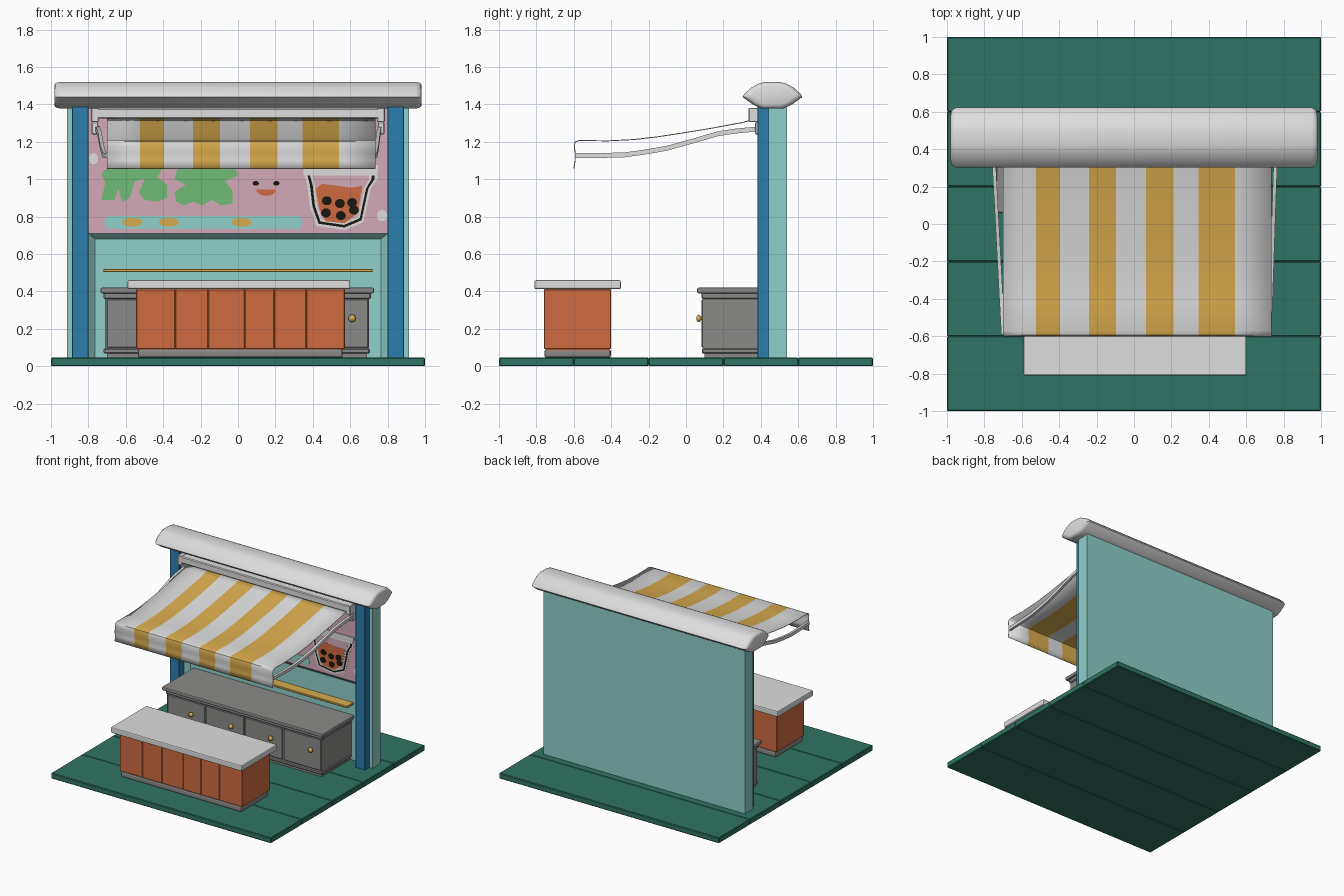
import bpy, bmesh, math

def mat(name, r, g, b):
    m = bpy.data.materials.new(name)
    lin = lambda c: ((c / 255 + 0.055) / 1.055) ** 2.4 if c > 10 else c / 255 / 12.92
    m.diffuse_color = (lin(r), lin(g), lin(b), 1)
    return m

FLOOR = mat("floor_green", 47, 116, 99)
TEAL = mat("teal", 143, 208, 202)
BLUE = mat("blue", 44, 126, 174)
WHITE = mat("off_white", 222, 222, 222)
GREY = mat("grey", 138, 138, 136)
ORANGE = mat("orange", 207, 107, 64)
GOLD = mat("gold", 217, 172, 78)
PINK = mat("pink", 210, 170, 184)
GREEN = mat("leaf_green", 112, 188, 118)
BLACK = mat("black", 26, 23, 13)

def make(name, verts, faces, mats, smooth=None):
    me = bpy.data.meshes.new(name)
    me.from_pydata(verts, [], faces)
    ob = bpy.data.objects.new(name, me)
    bpy.context.collection.objects.link(ob)
    for m in mats:
        me.materials.append(m)
    bm = bmesh.new()
    bm.from_mesh(me)
    bmesh.ops.recalc_face_normals(bm, faces=bm.faces)
    bm.to_mesh(me)
    bm.free()
    if smooth:
        for o in bpy.context.selected_objects:
            o.select_set(False)
        ob.select_set(True)
        bpy.context.view_layer.objects.active = ob
        bpy.ops.object.shade_smooth_by_angle(angle=math.radians(smooth))
    return ob

def box(name, x, y, z, m, bevel=0.0, seg=1):
    v = [(a, b, c) for a in x for b in y for c in z]
    f = [(0, 1, 3, 2), (4, 6, 7, 5), (0, 4, 5, 1), (2, 3, 7, 6), (0, 2, 6, 4), (1, 5, 7, 3)]
    ob = make(name, v, f, [m])
    if bevel:
        b = ob.modifiers.new("bevel", 'BEVEL')
        b.width = bevel
        b.segments = seg
    return ob

def loft(name, rings, mats, smooth=None):
    """Closed skin through equal-sized rings, capped at both ends."""
    n = len(rings[0])
    v = [p for r in rings for p in r]
    f = [(i * n + j, i * n + (j + 1) % n, (i + 1) * n + (j + 1) % n, (i + 1) * n + j)
         for i in range(len(rings) - 1) for j in range(n)]
    f += [tuple(range(n)), tuple(range(len(v) - n, len(v)))]
    return make(name, v, f, mats, smooth)

MURAL_Y = 0.44
def plate(name, pts, m, layer):
    """Thin painted plate on the mural; layer lifts it off the wall."""
    y = MURAL_Y - 0.002 * layer
    return loft(name, [[(a, y, c) for a, c in pts], [(a, MURAL_Y + 0.002, c) for a, c in pts]], [m])

def oval(x, z, rx, rz, n=20, a0=0, a1=2 * math.pi):
    return [(x + rx * math.cos(a0 + (a1 - a0) * i / n), z + rz * math.sin(a0 + (a1 - a0) * i / n))
            for i in range(n + (a1 - a0 < 6))]

# Floor planks
for i in range(5):
    box(f"floor_plank_{i}", (-1, 1), (-1 + 0.4 * i, -0.6 + 0.4 * i), (0, 0.046), FLOOR, 0.005)

# Back wall with a chamfered recess in the lower half
box("wall_back", (-0.915, 0.915), (0.475, 0.54), (0.04, 1.39), TEAL)
box("wall_upper", (-0.80, 0.80), (MURAL_Y + 0.004, 0.475), (0.71, 1.39), TEAL)
for s in (-1, 1):
    xs = sorted((s * 0.80, s * 0.915))
    box("wall_side", xs, (0.44, 0.475), (0.04, 1.39), TEAL)
    xs = sorted((s * 0.80, s * 0.887))
    box("wall_pillar", xs, (0.382, 0.445), (0.04, 1.40), BLUE, 0.003)
outer = [(-0.80, 0.04), (-0.80, 0.71), (0.80, 0.71), (0.80, 0.04)]
inner = [(-0.765, 0.04), (-0.765, 0.68), (0.765, 0.68), (0.765, 0.04)]
make("recess_chamfer", [(a, MURAL_Y, c) for a, c in outer] + [(a, 0.474, c) for a, c in inner],
     [(i + 4, i + 5, i + 1, i) for i in range(3)], [TEAL])

# Mural: background, leafy shapes, banner, face and drink
box("mural_panel", (-0.80, 0.80), (MURAL_Y, MURAL_Y + 0.006), (0.712, 1.39), PINK)
plate("mural_spot_left", oval(-0.772, 1.11, 0.024, 0.03), WHITE, 1)
plate("mural_spot_right", oval(0.77, 0.805, 0.028, 0.03), WHITE, 1)
plate("leaf_shape_left", [(-0.73, 0.89), (-0.71, 0.98), (-0.73, 1.03), (-0.69, 1.07), (-0.40, 1.07),
      (-0.43, 1.01), (-0.38, 0.97), (-0.38, 0.90), (-0.43, 0.88), (-0.50, 0.89), (-0.53, 0.93),
      (-0.50, 1.00), (-0.55, 0.99), (-0.58, 0.90), (-0.62, 0.88), (-0.64, 0.95), (-0.66, 0.89)], GREEN, 1)
plate("leaf_shape_right", [(-0.33, 0.88), (-0.34, 0.93), (-0.28, 0.97), (-0.34, 1.00), (-0.32, 1.07),
      (-0.02, 1.07), (0.0, 1.02), (-0.07, 0.99), (-0.03, 0.94), (-0.03, 0.87), (-0.09, 0.86),
      (-0.14, 0.89), (-0.19, 0.86), (-0.24, 0.88), (-0.29, 0.86)], GREEN, 1)
plate("mural_banner", oval(0.31, 0.768, 0.035, 0.035, 8, -math.pi / 2, math.pi / 2)
      + oval(-0.68, 0.768, 0.035, 0.035, 8, math.pi / 2, 1.5 * math.pi), TEAL, 1)
for x in (-0.565, -0.37, 0.02):
    plate("banner_dot", oval(x, 0.77, 0.054, 0.024), GOLD, 2)
for x in (0.095, 0.205):
    plate("face_eye", oval(x, 0.978, 0.017, 0.013, 10), BLACK, 1)
plate("face_mouth", oval(0.15, 0.945, 0.052, 0.034, 12, math.pi, 2 * math.pi), ORANGE, 1)
cup = [(0.345, 1.07), (0.75, 1.07), (0.745, 1.0), (0.71, 0.95), (0.67, 0.77), (0.57, 0.728),
       (0.42, 0.75), (0.385, 0.85), (0.37, 0.97)]
def shrink(k):
    return [(0.55 + (a - 0.55) * k, 0.90 + (c - 0.90) * (k if c < 0.9 else 1)) for a, c in cup]
for i, (k, m) in enumerate(((1, WHITE), (0.92, BLACK), (0.84, WHITE), (0.77, PINK))):
    plate(f"cup_layer_{i}", [(a, c - 0.012 * i if c > 1.05 else c) for a, c in shrink(k)], m, 1 + 0.8 * i)
plate("cup_rim", [(0.35, 1.02), (0.35, 1.075), (0.75, 1.075), (0.74, 1.02)], WHITE, 4)
plate("cup_drink", [(0.415, 0.95), (0.45, 0.975), (0.53, 0.965), (0.61, 0.955), (0.665, 0.965),
      (0.64, 0.82), (0.57, 0.765), (0.47, 0.775), (0.435, 0.84)], ORANGE, 4)
for x, z in ((0.47, 0.82), (0.55, 0.805), (0.62, 0.835), (0.475, 0.885), (0.545, 0.87), (0.61, 0.875)):
    plate("drink_pearl", oval(x, z, 0.027, 0.025, 10), BLACK, 4.7)

# Rounded roof beam
sec = [(0.302, 1.44), (0.312, 1.457), (0.35, 1.49), (0.39, 1.512), (0.425, 1.52), (0.50, 1.52),
       (0.535, 1.512), (0.575, 1.49), (0.612, 1.457), (0.622, 1.44), (0.61, 1.43), (0.565, 1.398),
       (0.52, 1.378), (0.40, 1.378), (0.36, 1.398), (0.315, 1.43)]
ends = [(0.982, 0.72), (0.978, 0.86), (0.968, 0.95), (0.95, 1.0)]
stations = [(-x, k) for x, k in ends] + ends[::-1]
loft("roof_beam", [[(x, 0.462 + (y - 0.462) * k, 1.448 + (z - 1.448) * k) for y, z in sec]
                   for x, k in stations], [WHITE], 50)

# Awning cloth: stripes alternate by column
xs = [-0.70, -0.525, -0.395, -0.24, -0.095, 0.065, 0.21, 0.345, 0.54, 0.735]
prof = [(0.385, 1.325), (0.30, 1.303), (0.15, 1.275), (0.0, 1.25), (-0.15, 1.227), (-0.28, 1.212),
        (-0.42, 1.205), (-0.57, 1.207), (-0.592, 1.20), (-0.598, 1.18), (-0.592, 1.14),
        (-0.592, 1.10), (-0.60, 1.056)]
n = len(prof)
aw = make("awning_cloth", [(x, y, z) for x in xs for y, z in prof],
          [(i * n + j, i * n + j + 1, (i + 1) * n + j + 1, (i + 1) * n + j)
           for i in range(len(xs) - 1) for j in range(n - 1)], [WHITE, GOLD], 50)
for p in aw.data.polygons:
    p.material_index = (p.index // (n - 1)) % 2
sol = aw.modifiers.new("thickness", 'SOLIDIFY')
sol.thickness = 0.005
sol.offset = 0

# Awning mount and curved arms
box("awning_mount", (-0.77, 0.77), (0.335, 0.44), (1.325, 1.38), WHITE, 0.006)
arm = [(0.44, 1.272), (0.38, 1.268), (0.27, 1.258), (0.17, 1.243), (0.04, 1.205), (-0.10, 1.166),
       (-0.22, 1.145), (-0.33, 1.13), (-0.45, 1.127), (-0.59, 1.127)]
for s, x0, x1 in ((-1, -0.755, -0.70), (1, 0.76, 0.725)):
    c = s * 0.765
    box("mount_bracket", (c - 0.02, c + 0.02), (0.335, 0.44), (1.305, 1.382), WHITE, 0.004)
    box("arm_bracket", (c - 0.017, c + 0.017), (0.37, 0.44), (1.24, 1.305), WHITE, 0.004)
    rings = []
    for y, z in arm:
        x = x0 + (x1 - x0) * (0.44 - y) / 1.03
        rings.append([(x - 0.01, y, z - 0.013), (x + 0.01, y, z - 0.013),
                      (x + 0.01, y, z + 0.013), (x - 0.01, y, z + 0.013)])
    loft("awning_arm", rings, [WHITE], 30)

# Shelf on the wall
box("wall_shelf", (-0.72, 0.72), (0.39, 0.476), (0.504, 0.521), GOLD, 0.003)

# Back cabinet: plinth, body, doors with knobs, worktop
box("cabinet_plinth", (-0.70, 0.69), (0.10, 0.475), (0.045, 0.075), GREY)
box("cabinet_base", (-0.718, 0.705), (0.085, 0.475), (0.068, 0.095), GREY, 0.006)
box("cabinet_body", (-0.71, 0.70), (0.093, 0.475), (0.09, 0.395), GREY)
box("cabinet_cornice", (-0.718, 0.71), (0.082, 0.475), (0.36, 0.395), GREY, 0.006)
box("cabinet_top", (-0.735, 0.727), (0.06, 0.475), (0.39, 0.42), GREY, 0.008, 2)
for i in range(4):
    x = -0.706 + 0.352 * i
    box("cabinet_door", (x + 0.005, x + 0.347), (0.084, 0.10), (0.10, 0.357), GREY, 0.004)
    kx = -0.475 + 0.3617 * i
    rings = [[(kx + r * math.cos(a * math.pi / 8), y, 0.256 + r * math.sin(a * math.pi / 8))
              for a in range(16)]
             for y, r in ((0.09, 0.008), (0.08, 0.009), (0.076, 0.017), (0.068, 0.02), (0.06, 0.016), (0.055, 0.006))]
    loft("cabinet_knob", rings, [GOLD], 60)

# Front counter: plinth, boarded body, top
box("counter_plinth", (-0.535, 0.56), (-0.757, -0.402), (0.045, 0.092), GREY, 0.012, 2)
box("counter_core", (-0.535, 0.56), (-0.748, -0.412), (0.085, 0.415), ORANGE)
seams = [-0.545, -0.335, -0.16, 0.035, 0.195, 0.365, 0.572]
for a, b in zip(seams, seams[1:]):
    box("counter_board", (a, b), (-0.76, -0.40), (0.092, 0.412), ORANGE, 0.004)
box("counter_top", (-0.59, 0.60), (-0.81, -0.348), (0.412, 0.46), WHITE, 0.008, 2)
